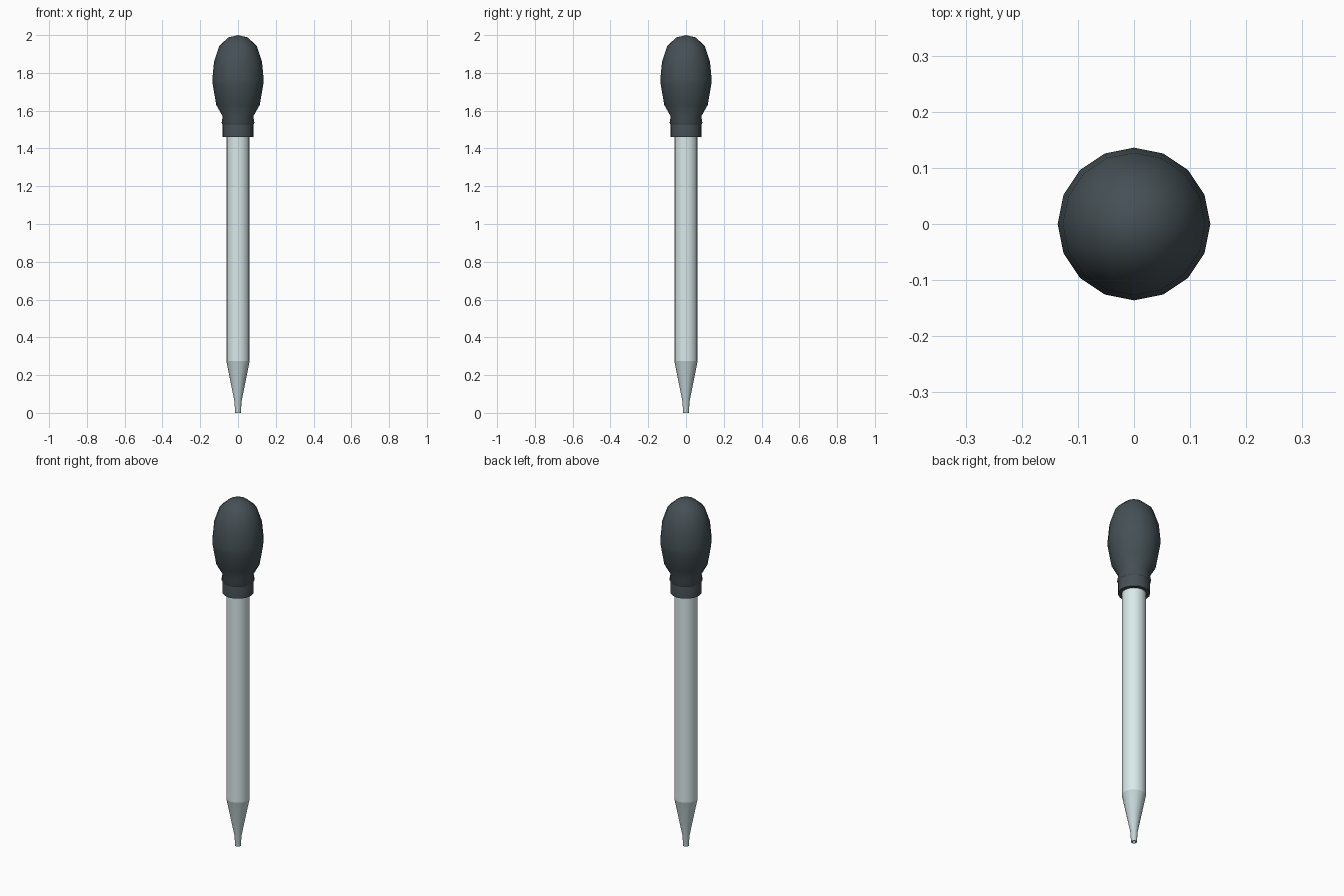
import bpy, bmesh, math

if "Cube" in bpy.data.objects:
    bpy.data.objects.remove(bpy.data.objects["Cube"])

SIDES = 16


def material(name, color):
    m = bpy.data.materials.new(name)
    m.diffuse_color = color
    m.use_nodes = True
    m.node_tree.nodes["Principled BSDF"].inputs["Base Color"].default_value = m.diffuse_color
    return m


def lathe(name, profile, mat, angle):
    """Revolve (radius, z) points around z; radius 0 makes a pole."""
    bm = bmesh.new()
    rings = []
    for r, z in profile:
        if r == 0:
            rings.append([bm.verts.new((0, 0, z))] * SIDES)
        else:
            rings.append([bm.verts.new((r * math.cos(2 * math.pi * i / SIDES),
                                        r * math.sin(2 * math.pi * i / SIDES), z))
                          for i in range(SIDES)])
    for a, b in zip(rings, rings[1:]):
        for i in range(SIDES):
            j = (i + 1) % SIDES
            quad = list(dict.fromkeys((a[i], a[j], b[j], b[i])))
            bm.faces.new(quad)
    bmesh.ops.recalc_face_normals(bm, faces=bm.faces)
    me = bpy.data.meshes.new(name)
    bm.to_mesh(me)
    bm.free()
    me.materials.append(mat)
    ob = bpy.data.objects.new(name, me)
    bpy.context.collection.objects.link(ob)
    bpy.ops.object.select_all(action='DESELECT')
    ob.select_set(True)
    bpy.context.view_layer.objects.active = ob
    bpy.ops.object.shade_smooth_by_angle(angle=math.radians(angle))
    return ob


rubber = material("dark_rubber", (0.06, 0.08, 0.09, 1))
glass = material("pale_glass", (0.70, 0.82, 0.82, 1))
tip_glass = material("tip_glass", (0.55, 0.66, 0.67, 1))

# Squeeze bulb with its neck
lathe("rubber_bulb", [
    (0, 1.525), (0.08, 1.525), (0.087, 1.535), (0.081, 1.57), (0.115, 1.63),
    (0.134, 1.74), (0.136, 1.765), (0.127, 1.86), (0.098, 1.945),
    (0.05, 1.988), (0, 2.0)], rubber, 50)

# Collar gripping the tube
lathe("bulb_collar", [
    (0, 1.46), (0.082, 1.46), (0.082, 1.525), (0.077, 1.55), (0, 1.55)], rubber, 40)

# Straight barrel
lathe("glass_tube", [
    (0, 0.275), (0.062, 0.275), (0.062, 1.50), (0, 1.50)], glass, 40)

# Tapered nozzle with an open end
lathe("tapered_tip", [
    (0, 0.275), (0.062, 0.275), (0.019, 0.06), (0.015, 0.0),
    (0.009, 0.0), (0.009, 0.05), (0, 0.05)], tip_glass, 40)
